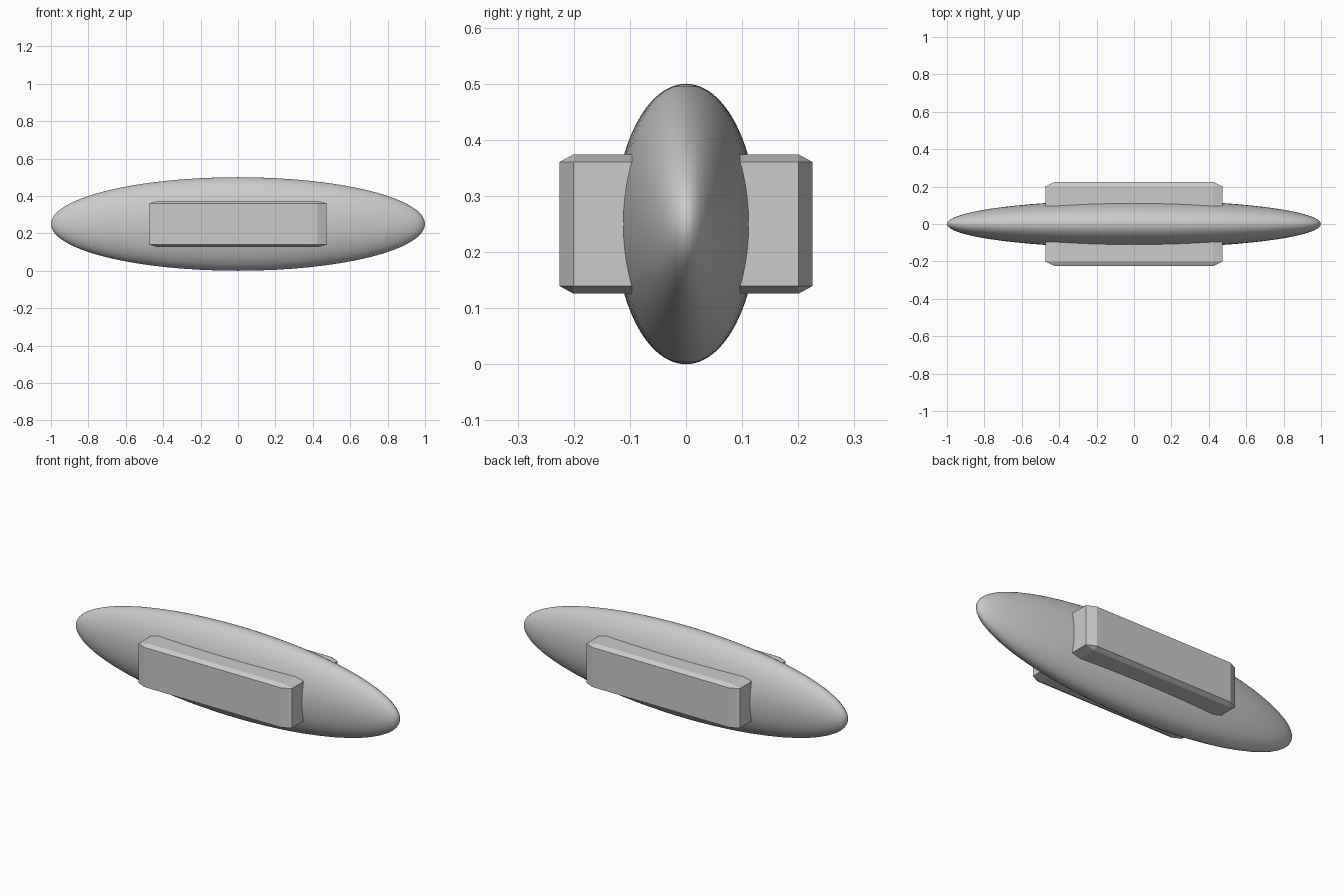
import bpy, bmesh
from mathutils import Matrix

if "Cube" in bpy.data.objects:
    bpy.data.objects.remove(bpy.data.objects["Cube"])

CENTRE_Z = 0.252


def finish(bm, name):
    """Turn a bmesh into a named object in the scene."""
    mesh = bpy.data.meshes.new(name)
    bm.to_mesh(mesh)
    bm.free()
    obj = bpy.data.objects.new(name, mesh)
    bpy.context.collection.objects.link(obj)
    return obj


def place(bm, half_size):
    """Stretch a unit shape to its half sizes and lift it to mid height."""
    bm.transform(Matrix.Translation((0, 0, CENTRE_Z)) @ Matrix.Diagonal((*half_size, 1)))


# Long flattened ellipsoid body
bm = bmesh.new()
bmesh.ops.create_uvsphere(bm, u_segments=64, v_segments=32, radius=1)
place(bm, (1.0, 0.127, 0.25))
for f in bm.faces:
    f.smooth = True
finish(bm, "body").location.z = -0.002

# Chamfered block through the body, showing on both sides
bm = bmesh.new()
bmesh.ops.create_cube(bm, size=2)
bmesh.ops.bevel(bm, geom=bm.edges[:], offset=0.107, offset_type='OFFSET',
                segments=1, affect='EDGES')
place(bm, (0.474, 0.225, 0.124))
finish(bm, "side_block").location.z = -0.002
